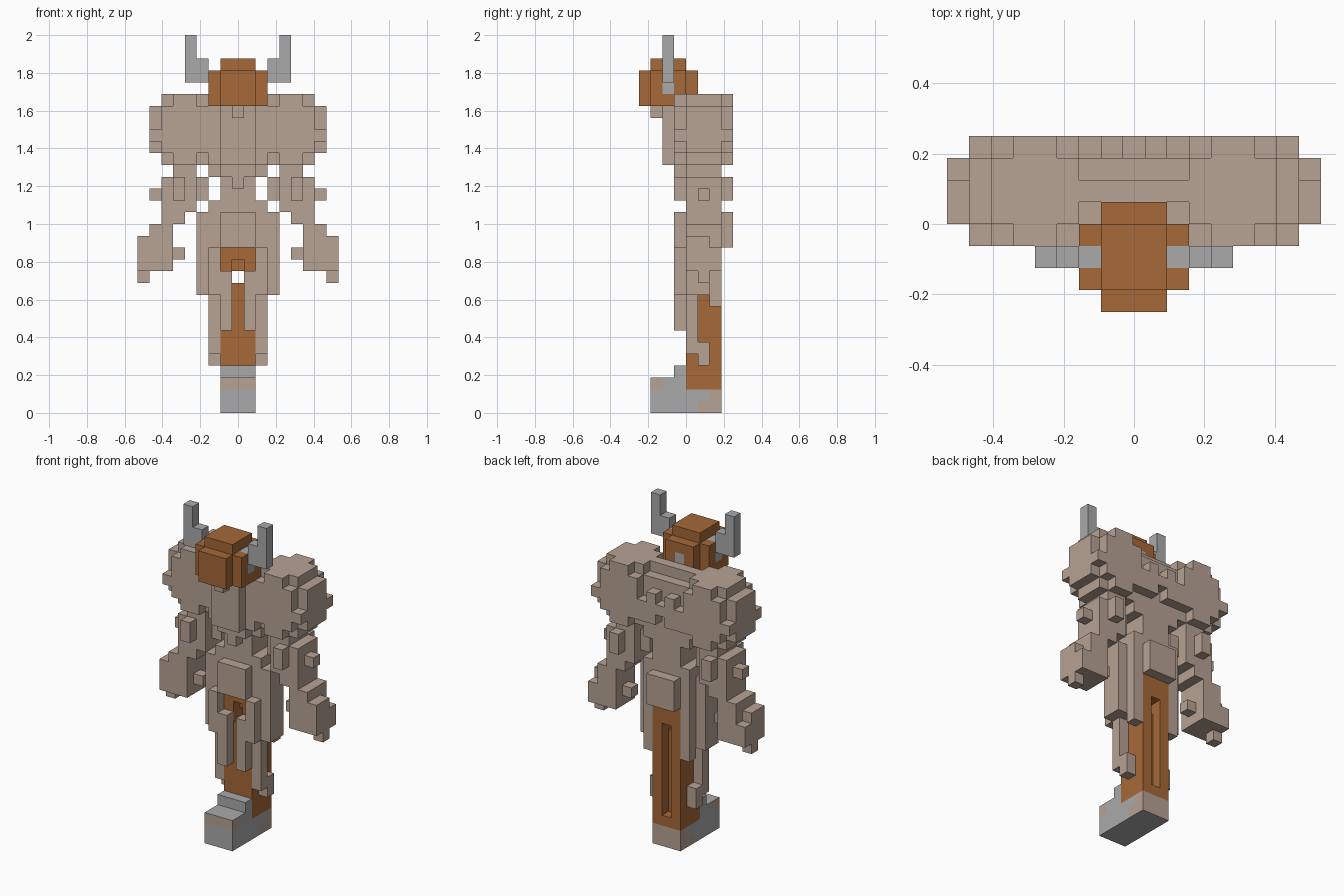
import bpy, bmesh
from mathutils import Vector

if "Cube" in bpy.data.objects:
    bpy.data.objects.remove(bpy.data.objects["Cube"])

U = 1 / 16                      # size of one block


def material(name, rgb):
    m = bpy.data.materials.new(name)
    m.diffuse_color = (*rgb, 1)
    m.use_nodes = True
    m.node_tree.nodes["Principled BSDF"].inputs["Base Color"].default_value = m.diffuse_color
    return m


SKIN, BROWN, GREY = 0, 1, 2
MATS = [material("skin", (0.473, 0.361, 0.296)),
        material("brown_leather", (0.381, 0.138, 0.040)),
        material("grey_metal", (0.402, 0.402, 0.402))]

cells = {}                      # (x, y, z) -> (part, colour)


def block(part, colour, x, y, z, mirror=True):
    """Fill a box of cells; bounds in blocks, x cells are centred on whole numbers."""
    for i in range(round(x[0] + .5), round(x[1] + .5)):
        for j in range(*y):
            for k in range(*z):
                for s in ((i, -i) if mirror else (i,)):
                    if part is None:
                        cells.pop((s, j, k), None)
                    else:
                        cells[s, j, k] = (part, colour)


# Legs: brown core with a slot through it
block("leg_core", BROWN, (-1.5, 1.5), (0, 3), (2, 14))
block(None, 0, (-.5, .5), (2, 3), (3, 12))
block(None, 0, (-.5, .5), (0, 1), (11, 13))
block(None, 0, (-.5, .5), (0, 3), (11, 12))
# Skirt flaps and thighs
block("skirt_flap", SKIN, (.5, 1.5), (-1, 0), (7, 12))
block("thigh", SKIN, (1.5, 2.5), (-1, 3), (10, 14))
block("thigh", SKIN, (2.5, 3.5), (0, 2), (10, 14))
block("thigh", SKIN, (1.5, 2.5), (2, 3), (9, 10))
block("thigh", SKIN, (1.5, 2.5), (0, 1), (5, 10))
block("thigh", SKIN, (1.5, 2.5), (1, 2), (4, 6))
# Foot
block("foot", GREY, (-1.5, 1.5), (-3, 0), (0, 3))
block("foot", GREY, (-1.5, 1.5), (-1, 0), (3, 4))
block("foot", GREY, (-1.5, 1.5), (0, 3), (0, 2))
# Hips
block("hips", SKIN, (-2.5, 2.5), (0, 3), (14, 18))
block("hips", SKIN, (2.5, 3.5), (0, 2), (14, 17))
block("hips", SKIN, (-1.5, 1.5), (-1, 4), (14, 17))
# Waist, chest and upper back
block("waist", SKIN, (-1.5, 1.5), (0, 3), (18, 20))
block("waist", SKIN, (-2.5, 2.5), (0, 3), (20, 21))
block("waist", SKIN, (-.5, .5), (-1, 0), (19, 20))
block("waist", SKIN, (-1.5, 1.5), (-1, 0), (20, 21))
block("chest", SKIN, (-2.5, 2.5), (-1, 3), (21, 26))
block("chest", SKIN, (-1.5, 1.5), (-2, -1), (21, 26))
block("chest", SKIN, (-2.5, 2.5), (1, 2), (26, 27))
block("upper_back", SKIN, (-2.5, 2.5), (3, 4), (23, 24))
block("upper_back", SKIN, (.5, 1.5), (3, 4), (22, 25))
block("upper_back", SKIN, (1.5, 2.5), (3, 4), (22, 24))
block("chin", SKIN, (-.5, .5), (-3, -2), (25, 26))
# Rounded shoulders
block("shoulder", SKIN, (2.5, 6.5), (0, 3), (21, 27))
block("shoulder", SKIN, (3.5, 5.5), (-1, 4), (21, 27))
block("shoulder", SKIN, (2.5, 6.5), (-1, 4), (22, 26))
block("shoulder", SKIN, (6.5, 7.5), (0, 3), (22, 26))
block("shoulder", SKIN, (6.5, 7.5), (-1, 4), (23, 24))
# Arms with studs on each side
block("arm", SKIN, (3.5, 5.5), (0, 3), (20, 21))
block("arm", SKIN, (3.5, 6.5), (0, 3), (17, 20))
block("arm", SKIN, (4.5, 6.5), (0, 3), (16, 17))
block("arm", SKIN, (5.5, 7.5), (0, 3), (15, 16))
block("arm_stud", SKIN, (4.5, 5.5), (-1, 0), (18, 20))
block("arm_stud", SKIN, (4.5, 5.5), (3, 4), (18, 20))
block("arm_stud", SKIN, (2.5, 3.5), (1, 2), (18, 20))
block("arm_stud", SKIN, (6.5, 7.5), (1, 2), (18, 19))
# Hands
block("hand", SKIN, (5.5, 7.5), (0, 3), (12, 15))
block("hand", SKIN, (7.5, 8.5), (0, 3), (12, 14))
block("hand", SKIN, (7.5, 8.5), (0, 2), (14, 15))
block("hand", SKIN, (4.5, 5.5), (1, 2), (13, 14))
block("hand", SKIN, (7.5, 8.5), (1, 2), (11, 12))
# Helmet and horns
block("helmet", BROWN, (-2.5, 2.5), (-3, 0), (26, 29))
block("helmet", BROWN, (-1.5, 1.5), (-4, 1), (26, 29))
block("helmet", BROWN, (-1.5, 1.5), (-3, 0), (29, 30))
block("helmet", GREY, (-.5, .5), (0, 1), (26, 28))
block("horn", GREY, (1.5, 2.5), (-2, -1), (27, 29))
block("horn", GREY, (2.5, 3.5), (-2, -1), (28, 30))
block("horn", GREY, (3.5, 4.5), (-2, -1), (28, 32))


def face_colour(cell, n, part, colour):
    """Foot has skin-coloured toe and heel patches on its upright faces."""
    x, y, z = cell
    if part == "foot" and n[2] == 0:
        toe = y == -3 and z == 2
        heel = (y == 2) or (y == 1 and z == 0)
        if toe or heel:
            return SKIN
    return colour


# Emit only the outer faces of each part
DIRS = [(1, 0, 0), (-1, 0, 0), (0, 1, 0), (0, -1, 0), (0, 0, 1), (0, 0, -1)]
for part in sorted({p for p, _ in cells.values()}):
    bm = bmesh.new()
    for cell, (p, colour) in cells.items():
        if p != part:
            continue
        centre = Vector((cell[0], cell[1] + .5, cell[2] + .5))
        for d in DIRS:
            if tuple(a + b for a, b in zip(cell, d)) in cells:
                continue
            n = Vector(d)
            u = Vector((d[1], d[2], d[0]))
            v = n.cross(u)
            mid = centre + n / 2
            quad = [mid + (a * u + b * v) / 2 for a, b in ((-1, -1), (1, -1), (1, 1), (-1, 1))]
            f = bm.faces.new([bm.verts.new(q * U) for q in quad])
            f.material_index = face_colour(cell, d, part, colour)
    bmesh.ops.remove_doubles(bm, verts=bm.verts, dist=1e-4)
    mesh = bpy.data.meshes.new(part)
    bm.to_mesh(mesh)
    bm.free()
    for m in MATS:
        mesh.materials.append(m)
    bpy.context.collection.objects.link(bpy.data.objects.new(part, mesh))
